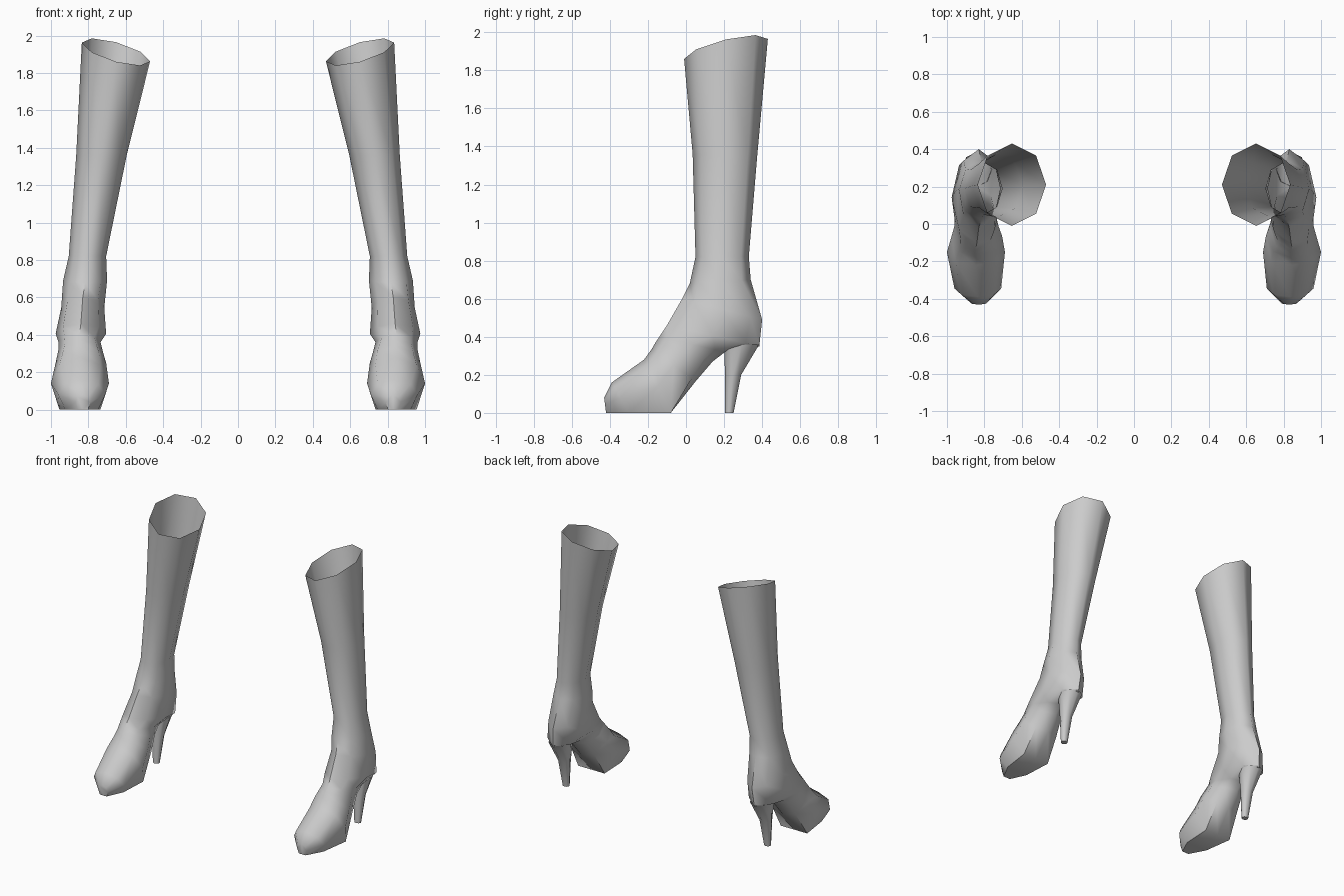
import bpy, bmesh, math

if "Cube" in bpy.data.objects:
    bpy.data.objects.remove(bpy.data.objects["Cube"])

leather = bpy.data.materials.new("grey leather")
leather.diffuse_color = (0.6, 0.6, 0.6, 1)
leather.use_nodes = True
leather.node_tree.nodes["Principled BSDF"].inputs["Base Color"].default_value = leather.diffuse_color

# front (y, z), back (y, z), inner x, outer x, sideways tilt, sole flatness
BOOT = [
    ((-0.01, 1.86), (0.43, 1.965), 0.47, 0.835, 0.05, 0),    # rim
    ((0.035, 1.36), (0.375, 1.36), 0.595, 0.865, 0, 0),      # calf
    ((0.05, 0.82), (0.33, 0.82), 0.705, 0.905, 0, 0),        # ankle
    ((0.02, 0.68), (0.34, 0.70), 0.70, 0.935, 0, 0),
    ((-0.02, 0.60), (0.40, 0.49), 0.715, 0.945, 0, 0),       # heel cup
    ((-0.10, 0.46), (0.385, 0.35), 0.705, 0.975, 0, 0),
    ((-0.14, 0.40), (0.205, 0.32), 0.735, 0.96, 0, 0),       # arch
    ((-0.16, 0.37), (0.14, 0.27), 0.725, 0.96, 0, 0),
    ((-0.18, 0.335), (0.05, 0.165), 0.705, 0.975, 0, 0.4),
    ((-0.22, 0.28), (-0.08, 0.0), 0.69, 1.0, 0, 1),          # ball
    ((-0.39, 0.16), (-0.30, 0.0), 0.71, 0.96, 0, 1),         # toe
    ((-0.43, 0.08), (-0.42, 0.0), 0.79, 0.87, 0, 1),
]
HEEL = [
    ((0.20, 0.37), (0.385, 0.36), 0.76, 0.92, 0, 0),
    ((0.205, 0.20), (0.29, 0.20), 0.795, 0.885, 0, 0),
    ((0.205, 0.0), (0.25, 0.0), 0.815, 0.865, 0, 0),
]


def ring_points(front, back, x0, x1, tilt, flat):
    """Eight points round an oval, starting at the front."""
    for k in range(8):
        c, s = math.cos(k * math.pi / 4), math.sin(k * math.pi / 4)
        if -0.9 < c < -0.5:
            c += (-1 - c) * flat
        y = (front[0] + back[0]) / 2 + c * (front[0] - back[0]) / 2
        z = (front[1] + back[1]) / 2 + c * (front[1] - back[1]) / 2
        yield (x0 + x1) / 2 + s * (x1 - x0) / 2, y, z + tilt * s


def loft(name, rings, side):
    """Skin the rings, close the last one and leave the first open."""
    bm = bmesh.new()
    loops = [[bm.verts.new((side * x, y, z)) for x, y, z in ring_points(*r)]
             for r in rings]
    faces = []
    for a, b in zip(loops, loops[1:]):
        for i in range(8):
            j = (i + 1) % 8
            faces.append((a[i], b[i], b[j], a[j]))
    faces.append(tuple(reversed(loops[-1])))
    for f in faces:
        bm.faces.new(f if side > 0 else f[::-1])
    mesh = bpy.data.meshes.new(name)
    bm.to_mesh(mesh)
    bm.free()
    mesh.materials.append(leather)
    ob = bpy.data.objects.new(name, mesh)
    bpy.context.collection.objects.link(ob)
    bpy.ops.object.select_all(action='DESELECT')
    ob.select_set(True)
    bpy.context.view_layer.objects.active = ob
    bpy.ops.object.shade_smooth_by_angle(angle=math.radians(60))


# mirrored pair
for label, side in (("right", 1), ("left", -1)):
    loft(label + "_boot", BOOT, side)
    loft(label + "_heel", HEEL, side)
